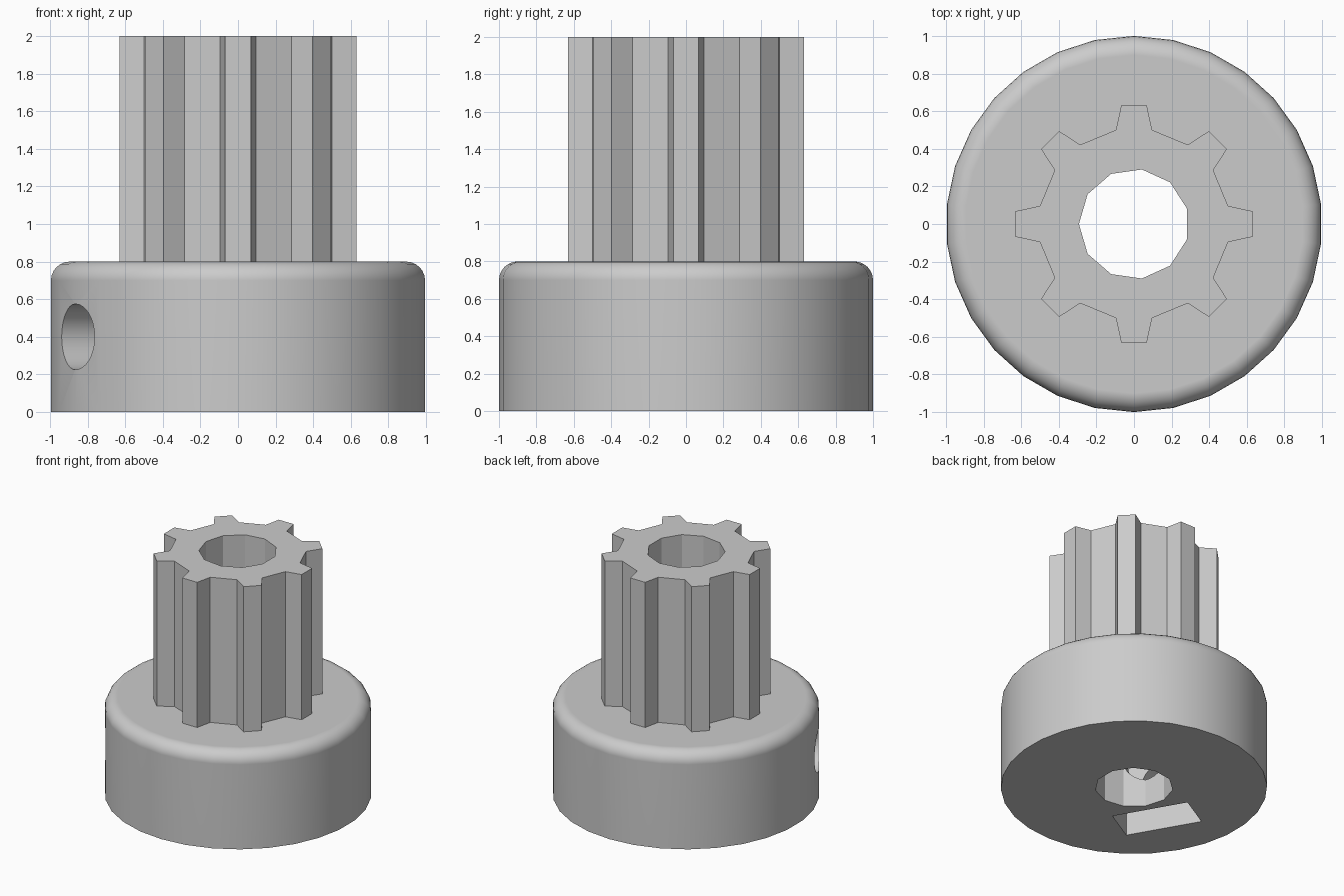
import bpy
import bmesh
from math import cos, sin, radians, pi, sqrt
from mathutils import Matrix

cube = bpy.data.objects.get("Cube")
if cube:
    bpy.data.objects.remove(cube, do_unlink=True)

HUB_TOP = 0.8
SCREW_Z = 0.4
NUT_HALF = 0.3

grey = bpy.data.materials.new("plain grey")
grey.use_nodes = True
grey.diffuse_color = (0.6, 0.6, 0.6, 1)
grey.node_tree.nodes["Principled BSDF"].inputs["Base Color"].default_value = (0.6, 0.6, 0.6, 1)


def ring(radius, sides, start=0.0, cy=0.0):
    """Points of a regular polygon, starting at an angle in degrees."""
    angles = [radians(start) + 2 * pi * i / sides for i in range(sides)]
    return [(radius * cos(a), cy + radius * sin(a)) for a in angles]


def prism(name, outline, low, high, matrix=Matrix(), round_top=0.0):
    """Extrude a flat outline from low to high, optionally rounding the top rim."""
    bm = bmesh.new()
    base = bm.faces.new([bm.verts.new((x, y, low)) for x, y in outline])
    top = bmesh.ops.extrude_face_region(bm, geom=[base], use_keep_orig=True)["geom"]
    bmesh.ops.translate(bm, vec=(0, 0, high - low),
                        verts=[v for v in top if isinstance(v, bmesh.types.BMVert)])
    if round_top:
        rim = [e for e in bm.edges if all(v.co.z > high - 1e-4 for v in e.verts)]
        bmesh.ops.bevel(bm, geom=rim, offset=round_top, segments=6, profile=0.5,
                        affect='EDGES')
    bmesh.ops.recalc_face_normals(bm, faces=bm.faces)
    bm.transform(matrix)
    mesh = bpy.data.meshes.new(name)
    bm.to_mesh(mesh)
    bm.free()
    mesh.materials.append(grey)
    obj = bpy.data.objects.new(name, mesh)
    bpy.context.collection.objects.link(obj)
    return obj


def combine(target, tool, operation):
    """Apply a boolean and discard the tool object."""
    mod = target.modifiers.new(tool.name, 'BOOLEAN')
    mod.object = tool
    mod.operation = operation
    mod.solver = 'EXACT'
    bpy.context.view_layer.objects.active = target
    bpy.ops.object.modifier_apply(modifier=mod.name)
    bpy.data.objects.remove(tool, do_unlink=True)


# Hub with a rounded upper rim
pulley = prism("toothed_pulley", ring(1.0, 30, 90), 0, HUB_TOP, round_top=0.1)

# Toothed barrel: eight tapered teeth around an octagonal core
tooth = [(0.5, -0.096), (0.63, -0.068), (0.63, 0.068), (0.5, 0.096)]
barrel_outline = []
for i in range(8):
    a = i * pi / 4
    barrel_outline += [(x * cos(a) - y * sin(a), x * sin(a) + y * cos(a)) for x, y in tooth]
combine(pulley, prism("barrel", barrel_outline, HUB_TOP - 0.2, 2.0), 'UNION')

# Shaft bore
combine(pulley, prism("bore", ring(0.293, 11, 180), -0.2, 2.2), 'DIFFERENCE')

# Radial frame for the set screw: local z points outwards, local y points up
radial = Matrix.Rotation(radians(210), 4, 'Z') @ Matrix(
    ((0, 0, 1, 0), (1, 0, 0, 0), (0, 1, 0, 0), (0, 0, 0, 1)))

# Nut pocket open at the underside, with a pointed top
corner = NUT_HALF / sqrt(3)
pocket = [(-NUT_HALF, -0.2), (NUT_HALF, -0.2), (NUT_HALF, SCREW_Z + corner),
          (0, SCREW_Z + 2 * corner), (-NUT_HALF, SCREW_Z + corner)]
combine(pulley, prism("nut_pocket", pocket, 0.35, 0.655, radial), 'DIFFERENCE')

# Set screw hole from the bore to the outside
combine(pulley, prism("screw_hole", ring(0.175, 32, 0, SCREW_Z), 0, 1.3, radial), 'DIFFERENCE')

# Smooth the hub, keep the teeth and bore crisp
bpy.ops.object.select_all(action='DESELECT')
pulley.select_set(True)
bpy.context.view_layer.objects.active = pulley
bpy.ops.object.shade_smooth_by_angle(angle=radians(28))
weighted = pulley.modifiers.new("even_normals", 'WEIGHTED_NORMAL')
weighted.keep_sharp = True
